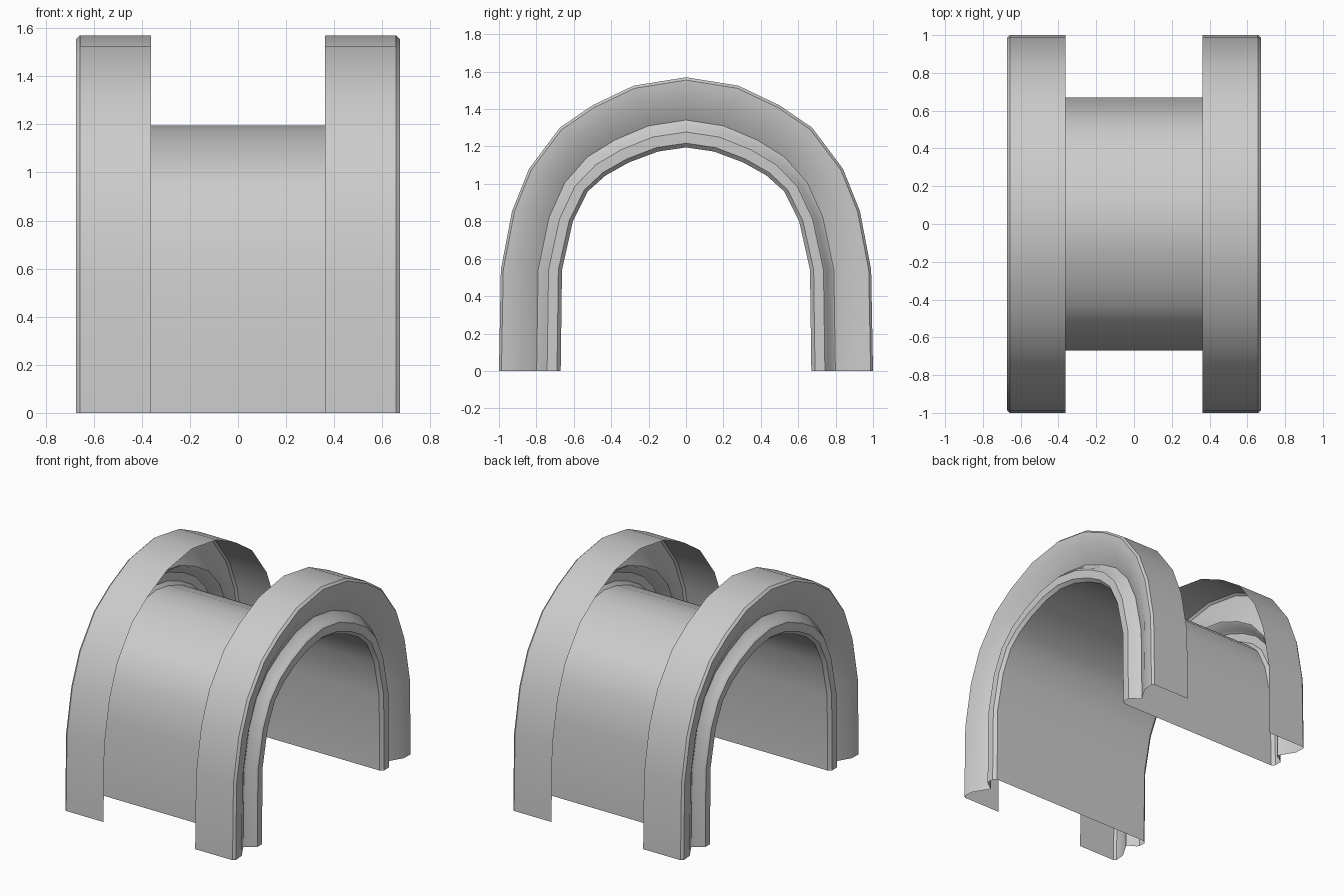
import bpy, bmesh, math

if "Cube" in bpy.data.objects:
    bpy.data.objects.remove(bpy.data.objects["Cube"])

# Half-arch outlines (y, z) from foot to crown
outer = [(1.0, 0), (0.99, 0.54), (0.93, 0.855), (0.84, 1.08), (0.675, 1.30),
         (0.50, 1.42), (0.28, 1.525), (0, 1.57)]
inner = [(0.67, 0), (0.663, 0.54), (0.605, 0.80), (0.525, 0.96), (0.43, 1.045),
         (0.305, 1.115), (0.15, 1.173), (0, 1.195)]

# Half moulding profile: x and blend from inner (0) to outer (1) outline
half = [(0.362, 1), (0.657, 1), (0.673, 0.96), (0.667, 0.73), (0.60, 0.39),
        (0.605, 0.36), (0.655, 0.27), (0.672, 0.22), (0.672, 0.06), (0.65, 0)]


def full_arch(pts):
    return pts + [(-y, z) for y, z in reversed(pts[:-1])]


def sweep(name, profile):
    """Sweep the profile along the arch between both outlines."""
    bm = bmesh.new()
    rows = []
    for (yo, zo), (yi, zi) in zip(full_arch(outer), full_arch(inner)):
        rows.append([bm.verts.new((x, yi + (yo - yi) * t, zi + (zo - zi) * t))
                     for x, t in profile])
    for a, b in zip(rows, rows[1:]):
        for i in range(len(profile) - 1):
            bm.faces.new((a[i], a[i + 1], b[i + 1], b[i]))
    bmesh.ops.recalc_face_normals(bm, faces=bm.faces)
    # The band's outside must face outward
    bm.faces.ensure_lookup_table()
    if bm.faces[0].normal.y < 0:
        bmesh.ops.reverse_faces(bm, faces=bm.faces)
    mesh = bpy.data.meshes.new(name)
    bm.to_mesh(mesh)
    bm.free()
    obj = bpy.data.objects.new(name, mesh)
    bpy.context.collection.objects.link(obj)
    bpy.context.view_layer.objects.active = obj
    obj.select_set(True)
    bpy.ops.object.shade_smooth_by_angle(angle=math.radians(35))
    obj.select_set(False)
    return obj


# Open-backed trims on both sides joined by the thin arch lining
sweep("arch_frame", half + [(-x, t) for x, t in reversed(half)])
